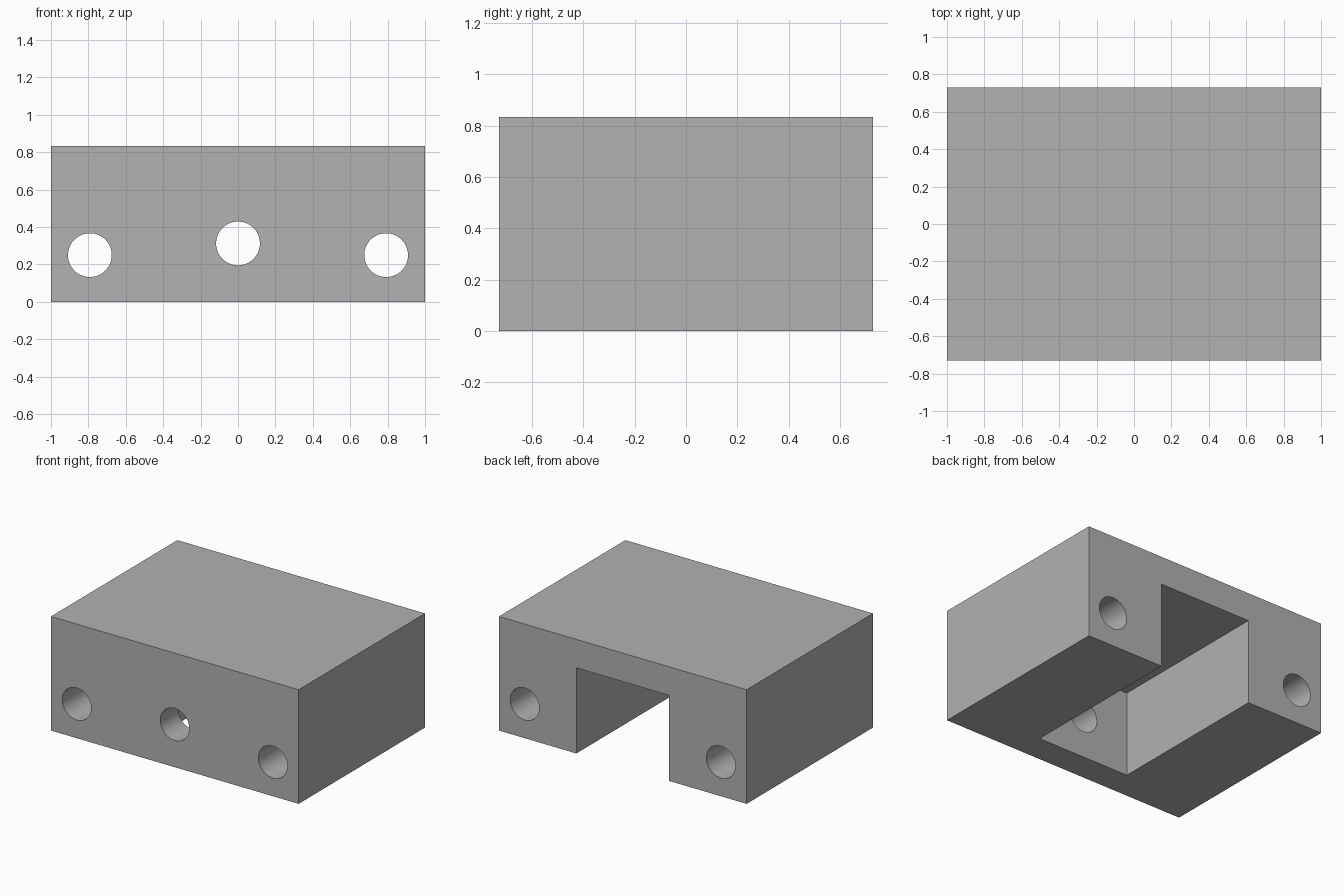
import bpy
import math

default = bpy.data.objects.get("Cube")
if default:
    bpy.data.objects.remove(default, do_unlink=True)

WIDTH, DEPTH, HEIGHT = 2.0, 1.458, 0.833
SLOT_WIDTH, SLOT_HEIGHT, FRONT_WALL = 0.75, 0.625, 0.208
HOLE_RADIUS = 0.117
FRONT = -DEPTH / 2
MARGIN = 0.1

grey = bpy.data.materials.new("plain grey")
grey.use_nodes = True
colour = (0.445, 0.445, 0.445, 1)
grey.diffuse_color = colour
grey.node_tree.nodes["Principled BSDF"].inputs["Base Color"].default_value = colour


def box(name, low, high):
    """Axis-aligned box between two corners."""
    centre = [(a + b) / 2 for a, b in zip(low, high)]
    bpy.ops.mesh.primitive_cube_add(size=1, location=centre)
    obj = bpy.context.object
    obj.name = name
    obj.scale = [b - a for a, b in zip(low, high)]
    bpy.ops.object.transform_apply(location=True, rotation=True, scale=True)
    obj.data.materials.append(grey)
    return obj


def bore(name, x, z, y_end):
    """Round cutter running from in front of the block to y_end."""
    start = FRONT - MARGIN
    bpy.ops.mesh.primitive_cylinder_add(
        vertices=64, radius=HOLE_RADIUS, depth=y_end - start,
        location=(x, (start + y_end) / 2, z), rotation=(math.pi / 2, 0, 0))
    obj = bpy.context.object
    obj.name = name
    obj.data.materials.append(grey)
    return obj


# Solid block
block = box("mounting_block", (-WIDTH / 2, FRONT, 0), (WIDTH / 2, -FRONT, HEIGHT))

# Slot open to the back and the bottom, then the three bores
cutters = [
    box("slot_cutter", (-SLOT_WIDTH / 2, FRONT + FRONT_WALL, -MARGIN),
        (SLOT_WIDTH / 2, -FRONT + MARGIN, SLOT_HEIGHT)),
    bore("centre_hole_cutter", 0, 0.3125, 0),
]
for side, x in (("left", 0.792), ("right", -0.792)):
    cutters.append(bore(side + "_hole_cutter", x, 0.25, -FRONT + MARGIN))

# Cut the block and discard the cutters
bpy.ops.object.select_all(action="DESELECT")
block.select_set(True)
bpy.context.view_layer.objects.active = block
for cutter in cutters:
    cutter.hide_render = True
    cut = block.modifiers.new(cutter.name, "BOOLEAN")
    cut.operation = "DIFFERENCE"
    cut.solver = "EXACT"
    cut.object = cutter
    bpy.ops.object.modifier_apply(modifier=cut.name)
    bpy.data.objects.remove(cutter, do_unlink=True)

# Smooth bores, crisp edges
bpy.ops.object.shade_smooth_by_angle(angle=math.radians(30))
